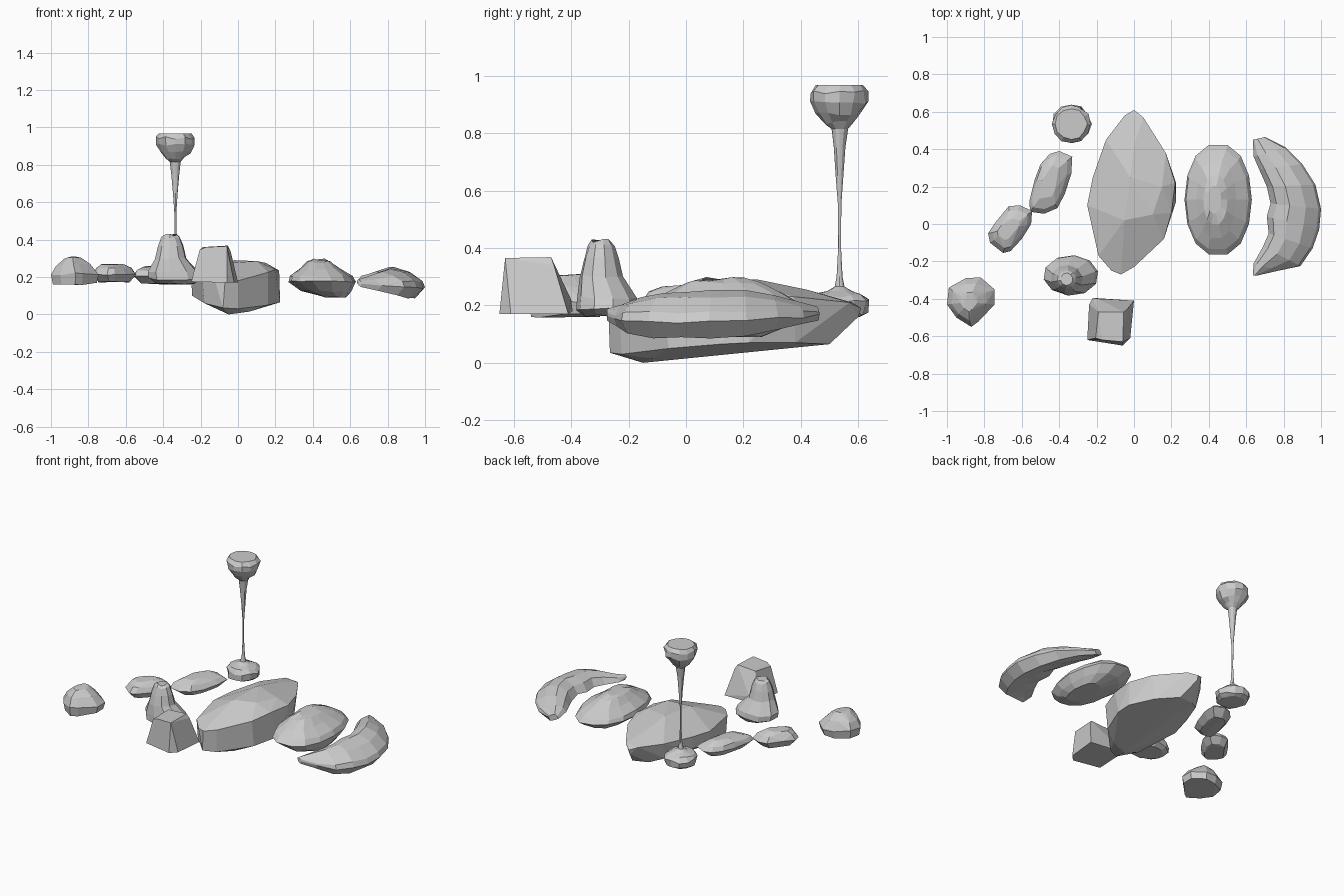
import bpy, bmesh, math, random
from mathutils import Vector

random.seed(4)


def finish(name, bm):
    bmesh.ops.recalc_face_normals(bm, faces=bm.faces)
    mesh = bpy.data.meshes.new(name)
    bm.to_mesh(mesh)
    bm.free()
    obj = bpy.data.objects.new(name, mesh)
    bpy.context.collection.objects.link(obj)
    return obj


def loft(name, rings):
    """Skin a stack of equal-length rings and cap both ends."""
    bm = bmesh.new()
    vs = [[bm.verts.new(p) for p in r] for r in rings]
    n = len(rings[0])
    for a, b in zip(vs, vs[1:]):
        for i in range(n):
            j = (i + 1) % n
            bm.faces.new((a[i], a[j], b[j], b[i]))
    bm.faces.new(vs[0])
    bm.faces.new(vs[-1])
    return finish(name, bm)


def hull(name, points):
    """Faceted stone: convex hull of a cloud of points."""
    bm = bmesh.new()
    for p in points:
        bm.verts.new(p)
    out = bmesh.ops.convex_hull(bm, input=bm.verts)
    junk = {g for g in out["geom_interior"] + out["geom_unused"]
            if isinstance(g, bmesh.types.BMVert)}
    bmesh.ops.delete(bm, geom=list(junk), context='VERTS')
    bmesh.ops.dissolve_limit(bm, angle_limit=math.radians(6), verts=bm.verts, edges=bm.edges)
    return finish(name, bm)


def stack(outline, levels, jit=0.004):
    """Plan outline repeated at levels (z, scale x, scale y, dx, dy, tilt along y)."""
    cx = (min(p[0] for p in outline) + max(p[0] for p in outline)) / 2
    cy = (min(p[1] for p in outline) + max(p[1] for p in outline)) / 2
    rings = []
    for z, sx, sy, dx, dy, tilt in levels:
        ring = []
        for x, y in outline:
            j = random.uniform(-jit, jit)
            ring.append((cx + (x - cx) * sx + dx, cy + (y - cy) * sy + dy,
                         z + tilt * (y - cy) * sy + j))
        rings.append(ring)
    return rings


def flat(rings):
    return [p for r in rings for p in r]


# Large central boulder: upright front face, underside sloping up to the back
hull("central_boulder", [
    (-.07, -.27, .17), (-.12, -.25, .17), (0, -.23, .18), (-.19, -.17, .18), (-.2, -.08, .19),
    (-.25, .1, .19), (-.22, .25, .2), (-.15, .45, .21), (-.05, .58, .21), (0, .61, .19), (.05, .57, .21),
    (.17, .38, .23), (.22, .22, .235), (.2, .06, .24), (.16, -.08, .225),
    (-.05, .02, .275), (.1, .05, .285), (.15, .2, .275), (-.02, .25, .29), (0, .42, .255),
    (-.08, -.265, .035), (0, -.225, .03), (-.18, -.17, .06), (-.245, .1, .1), (-.22, .24, .12),
    (-.05, -.15, .0), (.06, -.12, .015), (.16, -.06, .05), (.225, .12, .065), (.225, .22, .07),
    (.05, .5, .065), (.15, .38, .07), (-.06, .48, .075), (-.14, .42, .1), (0, .6, .16)])

# Oval domed boulder to the right
oval = [(.45 + .18 * math.copysign(abs(math.cos(a)) ** .85, math.cos(a)), .13 + .30 * math.sin(a))
        for a in [math.tau * i / 14 for i in range(14)]]
loft("domed_boulder", stack(oval, [
    (.095, .38, .45, .06, 0, 0), (.125, .75, .78, .02, 0, 0), (.175, 1, 1, 0, 0, 0),
    (.205, .93, .9, -.005, 0, 0), (.245, .6, .7, -.01, 0, 0), (.28, .36, .45, -.015, 0, 0),
    (.293, .2, .25, -.02, 0, 0)], .006))

# Crescent stone: (inner x, inner y, outer x, outer y, low z, high z) along the curve
crescent = [(.635, -.275, .66, -.275, .15, .19), (.64, -.21, .77, -.25, .13, .2),
            (.69, -.12, .89, -.225, .105, .225), (.72, -.05, .955, -.13, .09, .245),
            (.71, .04, .99, -.03, .085, .25), (.73, .11, 1.0, .08, .085, .25),
            (.71, .2, .97, .21, .09, .25), (.67, .29, .9, .32, .11, .235),
            (.64, .36, .81, .41, .13, .215), (.635, .45, .7, .465, .15, .195)]
rings = []
for ix, iy, ox, oy, lo, hi in crescent:
    h = hi - lo
    prof = [(0, .55), (.12, .85), (.38, 1), (.7, .85), (.95, .55), (1, .35), (.8, 0), (.35, .3)]
    rings.append([(ix + (ox - ix) * t, iy + (oy - iy) * t, lo + h * s + random.uniform(-.005, .005))
                  for t, s in prof])
loft("crescent_stone", rings)

# Tall thin pillar with rounded foot and flared head
profile = [(.16, .075), (.175, .1), (.215, .105), (.235, .085), (.25, .045), (.265, .018), (.3, .01),
           (.4, .005), (.55, .006), (.65, .013), (.75, .021), (.815, .03), (.835, .052), (.865, .08),
           (.905, .1), (.945, .102), (.968, .085)]
rings = []
for z, r in profile:
    ring = []
    for i in range(12):
        a = math.tau * i / 12
        k = 1 + random.uniform(-.07, .05)
        dz = random.uniform(-.008, .008) if .05 < r and z < .96 and z > .17 else 0
        ring.append((-.335 + r * k * math.cos(a), .535 + r * k * math.sin(a), z + dz))
    rings.append(ring)
loft("thin_pillar", rings)

# Two flat slabs on the left
slab_a = [(-.33, .36), (-.335, .27), (-.37, .16), (-.41, .085), (-.48, .055), (-.555, .065), (-.56, .12),
          (-.53, .24), (-.5, .32), (-.45, .375), (-.4, .39)]
hull("long_flat_stone", flat(stack(slab_a, [
    (.165, .65, .7, 0, 0, 0), (.205, 1, 1, 0, 0, 0), (.235, .82, .85, -.005, 0, 0),
    (.255, .45, .55, -.01, 0, 0)])))
slab_b = [(-.545, .07), (-.55, .0), (-.6, -.08), (-.66, -.145), (-.7, -.155), (-.77, -.1), (-.78, -.05),
          (-.74, .01), (-.67, .095), (-.61, .1)]
hull("short_flat_stone", flat(stack(slab_b, [
    (.175, .7, .75, 0, 0, 0), (.215, 1, 1, 0, 0, 0), (.245, .8, .8, 0, 0, 0), (.268, .5, .45, -.01, 0, 0)])))

# Squat chunk at the far left
chunk = [(-.745, -.35), (-.745, -.43), (-.83, -.52), (-.87, -.55), (-.95, -.5), (-1, -.43), (-.99, -.34),
         (-.9, -.29), (-.82, -.285)]
hull("squat_chunk", flat(stack(chunk, [
    (.165, .92, .92, 0, 0, 0), (.215, 1, 1, 0, 0, 0), (.265, .72, .75, -.01, 0, 0), (.305, .35, .4, -.01, 0, 0)], .008)))

# Peaked rock with a flared base
peak = [(-.335 + .148 * math.cos(a), -.275 + .112 * math.sin(a)) for a in
        [math.tau * i / 10 + .2 for i in range(10)]]
loft("peaked_rock", stack(peak, [
    (.165, .7, .75, 0, 0, 0), (.19, .98, .97, 0, 0, 0), (.225, .95, .93, -.01, 0, 0),
    (.3, .58, .68, -.025, -.02, 0), (.36, .47, .55, -.025, -.02, 0), (.41, .34, .42, -.025, -.02, 0),
    (.425, .22, .3, -.025, -.02, 0)], .007))

# Angular block at the front
hull("angular_block", [
    (-.25, -.62, .175), (-.24, -.43, .175), (-.06, -.65, .17), (-.02, -.61, .17), (0, -.41, .17),
    (-.02, -.43, .2), (-.22, -.395, .18), (-.19, -.4, .22), (-.235, -.62, .21),
    (-.205, -.61, .345), (-.19, -.47, .36), (-.06, -.63, .365), (-.17, -.62, .36),
    (-.055, -.47, .368), (-.04, -.46, .34), (-.06, -.645, .2)])
